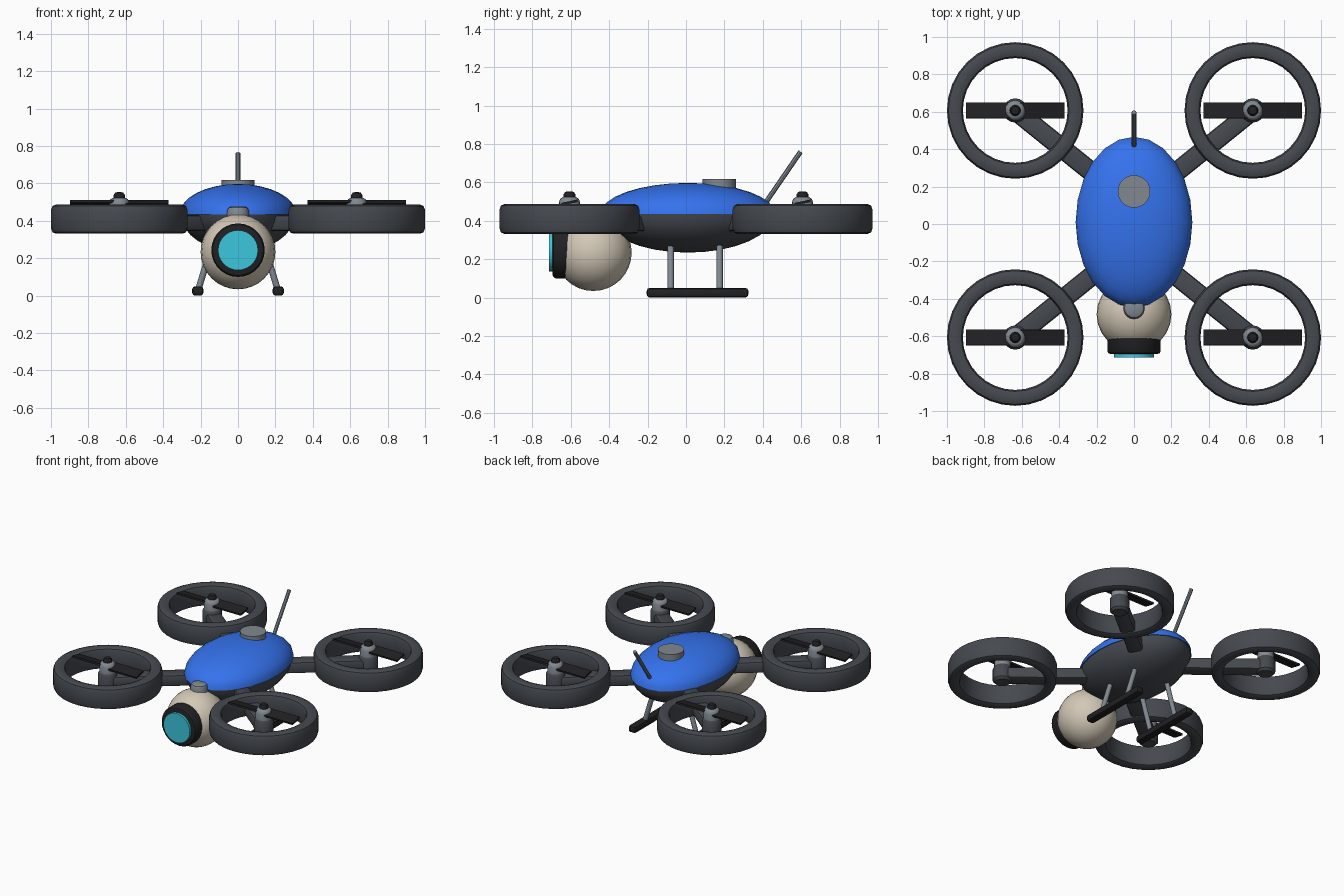
import bpy, bmesh
from math import radians, sin, cos, pi
from mathutils import Vector, Matrix

if "Cube" in bpy.data.objects:
    bpy.data.objects.remove(bpy.data.objects["Cube"])


def mat(name, r, g, b):
    m = bpy.data.materials.new(name)
    m.diffuse_color = (r, g, b, 1)
    m.use_nodes = True
    m.node_tree.nodes["Principled BSDF"].inputs["Base Color"].default_value = m.diffuse_color
    return m


BLUE = mat("blue", 0.035, 0.17, 0.85)
DARK = mat("dark_grey", 0.06, 0.068, 0.08)
BLACK = mat("black", 0.015, 0.015, 0.017)
CREAM = mat("cream", 0.65, 0.58, 0.47)
CYAN = mat("cyan", 0.045, 0.57, 0.72)
METAL = mat("metal", 0.22, 0.25, 0.28)


def finish(name, bm, material, matrix=Matrix()):
    bmesh.ops.recalc_face_normals(bm, faces=bm.faces)
    me = bpy.data.meshes.new(name)
    bm.to_mesh(me)
    bm.free()
    me.polygons.foreach_set("use_smooth", [True] * len(me.polygons))
    me.set_sharp_from_angle(angle=radians(35))
    me.materials.append(material)
    ob = bpy.data.objects.new(name, me)
    ob.matrix_world = matrix
    bpy.context.collection.objects.link(ob)
    return ob


def aim(loc, direction):
    """Matrix at loc with local z along direction."""
    rot = Vector(direction).to_track_quat('Z', 'Y').to_matrix().to_4x4()
    return Matrix.Translation(loc) @ rot


def lathe(name, profile, matrix, material, segs=24, closed=False):
    """Revolve (radius, z) points about local z."""
    bm = bmesh.new()
    rings = [[bm.verts.new((r * cos(2 * pi * i / segs), r * sin(2 * pi * i / segs), z))
              for i in range(segs)] for r, z in profile]
    pairs = list(zip(rings, rings[1:])) + ([(rings[-1], rings[0])] if closed else [])
    for a, b in pairs:
        for i in range(segs):
            j = (i + 1) % segs
            bm.faces.new((a[i], a[j], b[j], b[i]))
    if not closed:
        bm.faces.new(rings[0])
        bm.faces.new(rings[-1])
    bmesh.ops.remove_doubles(bm, verts=bm.verts, dist=1e-5)
    return finish(name, bm, material, matrix)


def rod(name, a, b, r, material, segs=12):
    a, b = Vector(a), Vector(b)
    return lathe(name, [(r, 0), (r, (b - a).length)], aim(a, b - a), material, segs)


def box(name, size, matrix, material, bevel=0.0):
    bm = bmesh.new()
    bmesh.ops.create_cube(bm, size=1, matrix=Matrix.Diagonal((*size, 1)))
    if bevel:
        bmesh.ops.bevel(bm, geom=bm.edges[:], offset=bevel, segments=2,
                        profile=0.5, affect='EDGES')
    return finish(name, bm, material, matrix)


def sphere(name, radii, loc, material, half=0):
    """Ellipsoid; half=1 keeps the top, half=-1 the bottom."""
    bm = bmesh.new()
    bmesh.ops.create_uvsphere(bm, u_segments=24, v_segments=16, radius=1,
                              matrix=Matrix.Diagonal((*radii, 1)))
    if half:
        bmesh.ops.delete(bm, geom=[v for v in bm.verts if v.co.z * half < -1e-4],
                         context='VERTS')
        bmesh.ops.holes_fill(bm, edges=bm.edges[:], sides=0)
    return finish(name, bm, material, Matrix.Translation(loc))


# Body: blue canopy over a dark belly
sphere("canopy", (0.312, 0.456, 0.162), (0, 0.01, 0.435), BLUE, 1)
sphere("belly", (0.306, 0.45, 0.203), (0, 0.01, 0.437), DARK, -1)
rod("top_sensor", (0, 0.174, 0.56), (0, 0.174, 0.618), 0.087, METAL, 24)
rod("antenna", (0, 0.41, 0.487), (0, 0.597, 0.76), 0.013, METAL, 8)

# Rotors
guard = [(0.365, 0.36), (0.365, 0.458), (0.357, 0.479), (0.338, 0.487),
         (0.307, 0.487), (0.288, 0.479), (0.28, 0.458), (0.28, 0.36),
         (0.288, 0.339), (0.307, 0.331), (0.338, 0.331), (0.357, 0.339)]
for side, sx in (("left", -1), ("right", 1)):
    for end, sy in (("front", -1), ("back", 1)):
        tag = f"{end}_{side}"
        cx, cy = sx * 0.635, sy * 0.607
        at = Matrix.Translation((cx, cy, 0))
        lathe("guard_ring_" + tag, guard, at, DARK, 32, closed=True)
        # Arm from the body to the motor
        a, b = Vector((sx * 0.18, sy * 0.24, 0.388)), Vector((cx, cy, 0.388))
        d = b - a
        turn = Matrix.Rotation(d.to_2d().angle_signed(Vector((1, 0))), 4, 'Z')
        box("arm_" + tag, (d.length, 0.105, 0.085),
            Matrix.Translation((a + b) / 2) @ turn, DARK, 0.018)
        # Motor pod, hub and cap
        lathe("motor_" + tag, [(0.05, 0.335), (0.065, 0.35), (0.065, 0.435), (0.055, 0.45)],
              at, DARK, 16)
        lathe("hub_" + tag, [(0.055, 0.44), (0.055, 0.498), (0.047, 0.515), (0.035, 0.523)],
              at, METAL, 16)
        lathe("hub_cap_" + tag, [(0.03, 0.515), (0.03, 0.538), (0.022, 0.55), (0.012, 0.553)],
              at, BLACK, 12)
        # Two blades pitched in opposite directions
        for k, s in (("a", -1), ("b", 1)):
            pitch = Matrix.Rotation(s * radians(12), 4, 'X')
            box(f"blade_{k}_{tag}", (0.25, 0.085, 0.013),
                Matrix.Translation((cx + s * 0.138, cy, 0.495)) @ pitch, BLACK)

    # Landing skid with two struts
    box("skid_" + side, (0.06, 0.53, 0.05), Matrix.Translation((sx * 0.215, 0.06, 0.025)),
        BLACK, 0.016)
    for end, y in (("front", -0.08), ("back", 0.175)):
        rod(f"strut_{end}_{side}", (sx * 0.213, y, 0.03), (sx * 0.14, y, 0.268), 0.017, METAL)

# Camera ball, lens and mount
sphere("camera_ball", (0.2, 0.2, 0.2), (0, -0.483, 0.234), CREAM)
fwd = aim((0, -0.6, 0.243), (0, -1, 0))
lathe("lens_rim", [(0.143, 0), (0.143, 0.08), (0.136, 0.091), (0.125, 0.095)], fwd, BLACK, 28)
lathe("lens", [(0.107, 0.05), (0.107, 0.113)], fwd, CYAN, 28)
lathe("camera_mount", [(0.058, 0.38), (0.058, 0.455), (0.051, 0.47), (0.035, 0.477)],
      Matrix.Translation((0, -0.45, 0)), METAL, 16)
